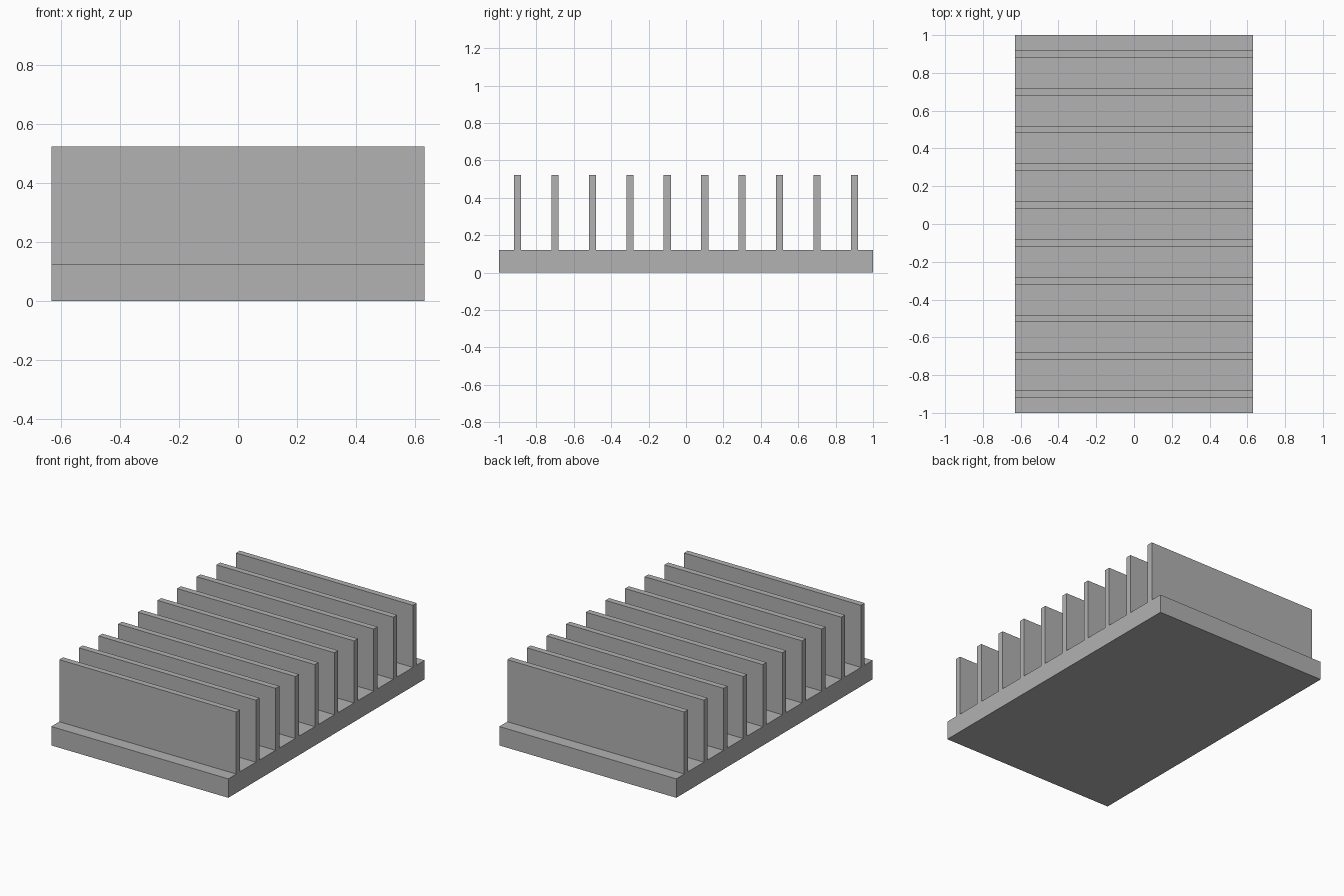
import bpy

cube = bpy.data.objects.get("Cube")
if cube:
    bpy.data.objects.remove(cube, do_unlink=True)

# Sizes
WIDTH, LENGTH = 1.262, 2.0
BASE_H, FIN_H, FIN_T = 0.122, 0.4, 0.038
FIN_COUNT, PITCH = 10, 0.2

# Bare metal grey
metal = bpy.data.materials.new("metal_grey")
metal.use_nodes = True
grey = (0.445, 0.445, 0.445, 1.0)
metal.diffuse_color = grey
metal.node_tree.nodes["Principled BSDF"].inputs["Base Color"].default_value = grey


def box(name, size, location):
    bpy.ops.mesh.primitive_cube_add(size=1, location=location)
    obj = bpy.context.object
    obj.name = name
    obj.scale = size
    bpy.ops.object.transform_apply(location=False, rotation=False, scale=True)
    obj.data.materials.append(metal)
    return obj


# Flat base plate
box("base_plate", (WIDTH, LENGTH, BASE_H), (0, 0, BASE_H / 2))

# Row of upright cooling fins
first_y = -PITCH * (FIN_COUNT - 1) / 2
fins = box("cooling_fins", (WIDTH, FIN_T, FIN_H), (0, first_y, BASE_H + FIN_H / 2))
array = fins.modifiers.new("fin_row", "ARRAY")
array.count = FIN_COUNT
array.use_relative_offset = False
array.use_constant_offset = True
array.constant_offset_displace = (0, PITCH, 0)
